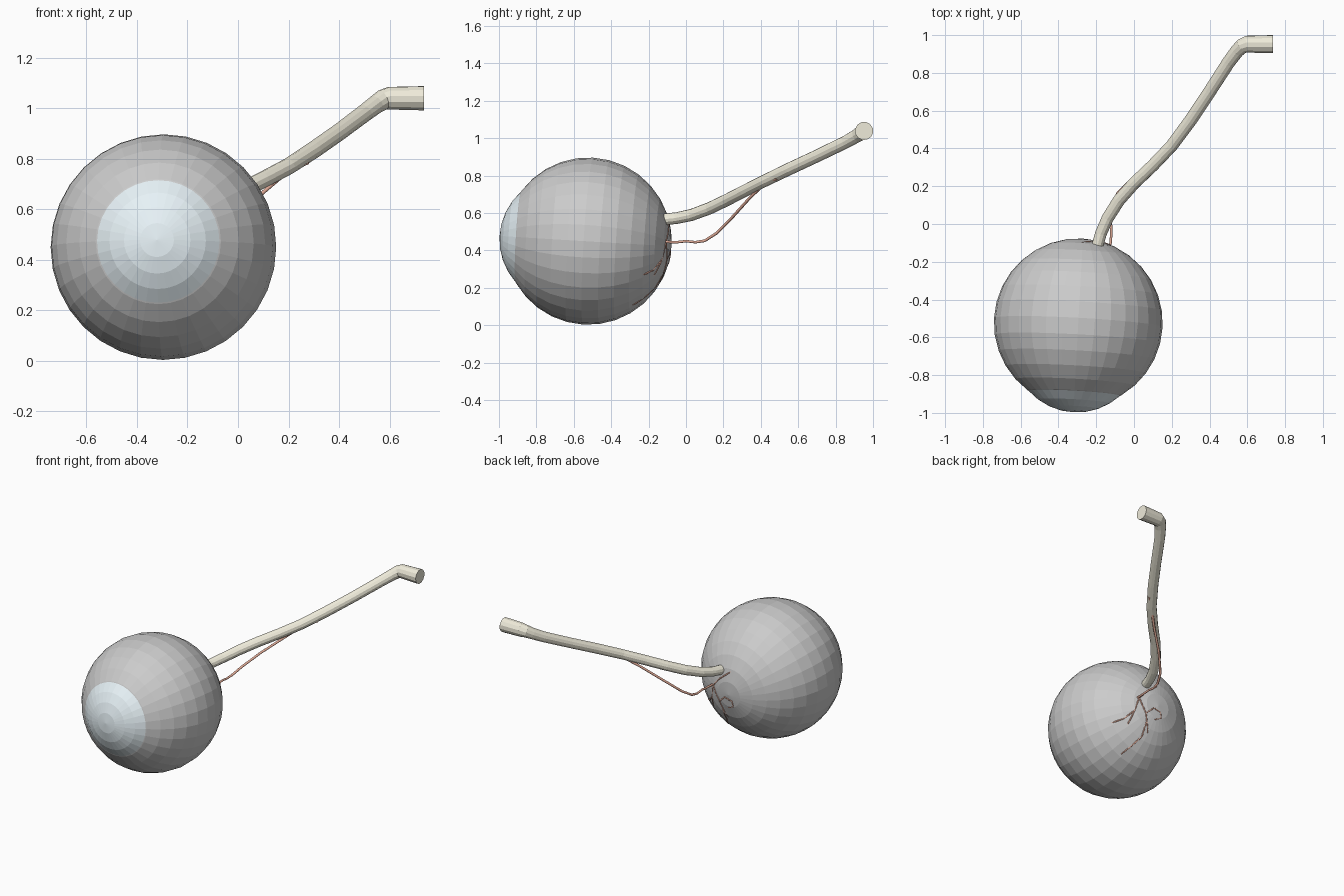
import bpy, bmesh
from math import sqrt
from mathutils import Vector

if "Cube" in bpy.data.objects:
    bpy.data.objects.remove(bpy.data.objects["Cube"])

CENTER = Vector((-0.295, -0.523, 0.45))
R = 0.447
AXIS = Vector((-0.055, -1, 0.06)).normalized()   # gaze direction
TURN = AXIS.to_track_quat('Z', 'Y').to_matrix().to_4x4()


def material(name, rgb):
    m = bpy.data.materials.new(name)
    m.diffuse_color = (*rgb, 1)
    m.use_nodes = True
    m.node_tree.nodes["Principled BSDF"].inputs["Base Color"].default_value = m.diffuse_color
    return m


def ball(name, radius, center, mat=None, cut=None):
    """32 x 16 faceted sphere along the gaze axis, optionally kept only above z = cut."""
    bm = bmesh.new()
    bmesh.ops.create_uvsphere(bm, u_segments=32, v_segments=16, radius=radius)
    if cut is not None:
        low = [v for v in bm.verts if v.co.z < cut]
        bmesh.ops.delete(bm, geom=low, context='VERTS')
    bm.transform(TURN)
    bmesh.ops.translate(bm, verts=bm.verts, vec=center)
    me = bpy.data.meshes.new(name)
    bm.to_mesh(me)
    bm.free()
    ob = bpy.data.objects.new(name, me)
    bpy.context.collection.objects.link(ob)
    if mat:
        me.materials.append(mat)
    return ob


def tube(name, paths, mat, res, smooth):
    """Capped tubes along lists of (x, y, z, radius)."""
    cu = bpy.data.curves.new(name, 'CURVE')
    cu.dimensions = '3D'
    cu.bevel_depth = 1.0
    cu.bevel_resolution = res
    cu.use_fill_caps = True
    for pts in paths:
        sp = cu.splines.new('POLY')
        sp.points.add(len(pts) - 1)
        sp.use_smooth = smooth
        for p, (x, y, z, r) in zip(sp.points, pts):
            p.co = (x, y, z, 1)
            p.radius = r
    cu.materials.append(mat)
    ob = bpy.data.objects.new(name, cu)
    bpy.context.collection.objects.link(ob)
    return ob


nerve_mat = material("nerve_cream", (0.86, 0.83, 0.70))
vessel_mat = material("vessel_red", (0.78, 0.42, 0.32))
cornea_mat = material("cornea_blue", (0.80, 0.89, 0.93))

# Eyeball and its bulging front window
ball("eyeball", R, CENTER)
ball("cornea", 0.344, CENTER + AXIS * 0.131, cornea_mat, cut=0.24)

# Optic nerve, widening at the bend
tube("optic_nerve", [[
    (-0.192, -0.11, 0.567, 0.031), (-0.175, -0.05, 0.573, 0.031),
    (-0.14, 0.03, 0.590, 0.032), (-0.08, 0.125, 0.625, 0.033),
    (0.0, 0.215, 0.668, 0.033), (0.10, 0.31, 0.717, 0.033),
    (0.20, 0.415, 0.770, 0.033), (0.30, 0.55, 0.835, 0.034),
    (0.40, 0.70, 0.905, 0.034), (0.50, 0.855, 0.980, 0.035),
    (0.545, 0.915, 1.014, 0.037), (0.572, 0.942, 1.032, 0.041),
    (0.60, 0.952, 1.039, 0.046), (0.735, 0.952, 1.039, 0.049)]],
    nerve_mat, 4, False)

# Artery running from the nerve to the back of the eye
tube("artery", [[
    (0.275, 0.485, 0.785, 0.009), (0.21, 0.425, 0.762, 0.009),
    (0.115, 0.34, 0.68, 0.008), (0.0, 0.25, 0.58, 0.008),
    (-0.085, 0.165, 0.493, 0.008), (-0.115, 0.10, 0.452, 0.008),
    (-0.122, 0.05, 0.444, 0.007), (-0.122, 0.0, 0.450, 0.007),
    (-0.12, -0.05, 0.444, 0.007), (-0.125, -0.11, 0.446, 0.007)]],
    vessel_mat, 2, True)

# Retinal branches hugging the wall, partly breaking through its facets
RIGHT = Vector((-0.7071, 0.7071, 0))
UP = Vector((0.3536, 0.3536, 0.866))
OUT = RIGHT.cross(UP)


def on_wall(a, b, radius):
    s = 0.992 * R
    p = CENTER + RIGHT * a + UP * b + OUT * sqrt(s * s - a * a - b * b)
    return (*p, radius)


branches = [
    [(.18, .20), (.23, .24), (.29, .27)],
    [(.18, .20), (.20, .15), (.22, .10), (.225, .04), (.225, -.03)],
    [(.22, .10), (.27, .13), (.31, .10), (.31, .06), (.27, .055)],
    [(.18, .20), (.15, .12), (.12, .06), (.10, .03)],
    [(.22, .04), (.19, -.05), (.13, -.10), (.05, -.16)],
    [(.15, .12), (.08, .07), (.0, .045)],
]
paths = []
for br in branches:
    pts = []
    for (a0, b0), (a1, b1) in zip(br, br[1:]):
        pts += [on_wall(a0 + (a1 - a0) * t / 3, b0 + (b1 - b0) * t / 3, 0.005) for t in range(3)]
    pts.append(on_wall(*br[-1], 0.003))
    paths.append(pts)
tube("retinal_vessels", paths, vessel_mat, 1, True)
